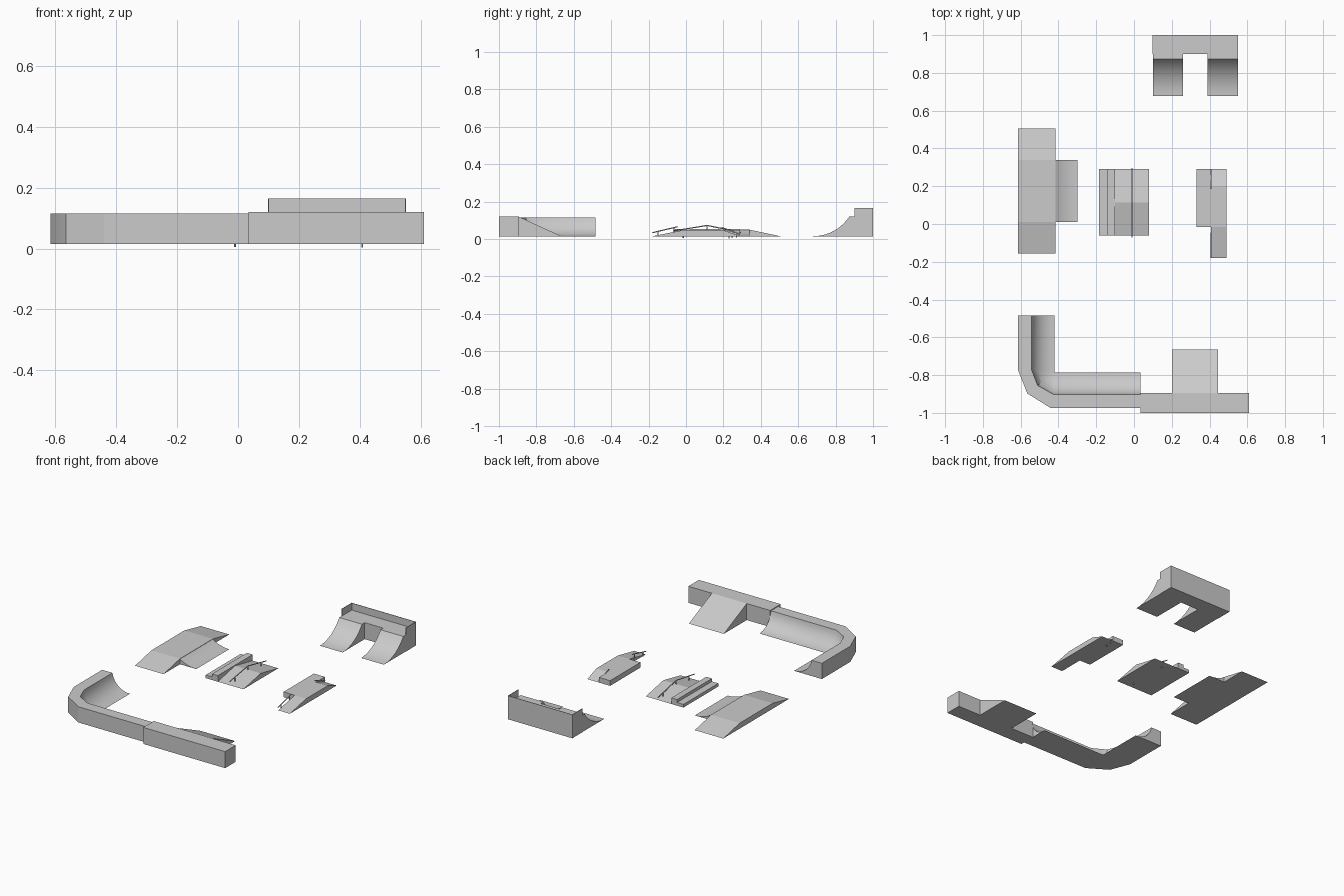
import bpy, bmesh, math
from mathutils import Vector

if "Cube" in bpy.data.objects:
    bpy.data.objects.remove(bpy.data.objects["Cube"])

G = 0.015  # underside of the ramps (rail posts reach slightly lower)


def finish(name, bm, smooth=False):
    bmesh.ops.remove_doubles(bm, verts=bm.verts, dist=1e-5)
    bmesh.ops.recalc_face_normals(bm, faces=bm.faces)
    me = bpy.data.meshes.new(name)
    bm.to_mesh(me)
    bm.free()
    ob = bpy.data.objects.new(name, me)
    bpy.context.collection.objects.link(ob)
    if smooth:
        bpy.ops.object.select_all(action='DESELECT')
        bpy.context.view_layer.objects.active = ob
        ob.select_set(True)
        bpy.ops.object.shade_smooth_by_angle(angle=math.radians(30))
    return ob


def loft(name, rings, smooth=False):
    """Closed cross-sections joined in order, capped at both ends."""
    bm = bmesh.new()
    vs = [[bm.verts.new(p) for p in r] for r in rings]
    n = len(rings[0])
    for a, b in zip(vs, vs[1:]):
        for i in range(n):
            j = (i + 1) % n
            bm.faces.new((a[i], a[j], b[j], b[i]))
    bm.faces.new(vs[0])
    bm.faces.new(vs[-1])
    return finish(name, bm, smooth)


def along_x(name, prof, x0, x1, smooth=False):
    return loft(name, [[(x, y, z) for y, z in prof] for x in (x0, x1)], smooth)


def along_y(name, prof, y0, y1, smooth=False):
    return loft(name, [[(x, y, z) for x, z in prof] for y in (y0, y1)], smooth)


def box(name, x0, x1, y0, y1, z0, z1):
    return along_x(name, [(y0, z0), (y1, z0), (y1, z1), (y0, z1)], x0, x1)


def arc(run, rise, n=10):
    """Transition from lip (0, rise) to foot (run, 0), tangent to the ground."""
    r = (run * run + rise * rise) / (2 * rise)
    a = math.acos(1 - rise / r) if rise < r else math.pi / 2
    return [(run - r * math.sin(a * (1 - i / n)),
             r - r * math.cos(a * (1 - i / n))) for i in range(n + 1)]


def rail(name, pts, posts, r=0.003):
    """Round bar through pts plus vertical posts (point, foot height)."""
    bm = bmesh.new()
    segs = list(zip(pts, pts[1:])) + [(p, (p[0], p[1], z)) for p, z in posts]
    for a, b in segs:
        a, b = Vector(a), Vector(b)
        d = b - a
        res = bmesh.ops.create_cone(bm, cap_ends=True, segments=8, radius1=r,
                                    radius2=r, depth=d.length)
        q = d.to_track_quat('Z', 'Y')
        for v in res['verts']:
            v.co = q @ v.co + (a + b) / 2
    return finish(name, bm, True)


# Front platform with a flat bank
box("front_platform", 0.035, 0.61, -1.0, -0.895, G, 0.12)
along_x("front_bank", [(-0.895, G), (-0.665, G), (-0.895, 0.12)], 0.2, 0.445)

# Corner quarter pipe: (outer edge, lip, foot) at each station
stations = [((0.035, -0.975), (0.035, -0.903), (0.035, -0.787)),
            ((-0.44, -0.975), (-0.425, -0.903), (-0.42, -0.787)),
            ((-0.565, -0.897), (-0.51, -0.855), (-0.42, -0.785)),
            ((-0.615, -0.77), (-0.543, -0.77), (-0.42, -0.783)),
            ((-0.615, -0.485), (-0.543, -0.485), (-0.42, -0.485))]
curve = arc(0.116, 0.1)
rings = []
for o, l, f in stations:
    ring = [(*o, G), (*o, 0.115)]
    for u, z in curve:
        t = u / 0.116
        ring.append((l[0] + (f[0] - l[0]) * t, l[1] + (f[1] - l[1]) * t, G + z))
    rings.append(ring)
loft("corner_quarter_pipe", rings, True)

# Back quarter pipe: deck, two curved runs, thin parapet
box("back_deck", 0.1, 0.55, 0.9, 0.997, G, 0.12)
run_prof = [(0.9, G), (0.9, 0.12)] + [(0.873 - u, G + z) for u, z in arc(0.195, 0.105)]
for side, x in (("left", 0.1), ("right", 0.39)):
    along_x("back_run_" + side, run_prof, x, x + 0.16, True)
box("parapet_back", 0.1, 0.55, 0.997, 1.0, G, 0.165)
for side, x in (("left", 0.0985), ("right", 0.5485)):
    box("parapet_" + side, x, x + 0.003, 0.9, 1.0, G, 0.165)

# Left fun box with a curved side
along_x("fun_box", [(-0.155, G), (0.505, G), (0.34, 0.05), (0.01, 0.05)], -0.615, -0.415)
along_y("fun_box_side", [(-0.415, G)] + [(-0.415 + u, G + z) for u, z in arc(0.115, 0.033)],
        0.01, 0.34, True)

# Centre ridge with a stepped ledge and a kinked rail
along_x("centre_ridge", [(-0.06, G), (0.29, G), (0.113, 0.05)], -0.10, 0.08)
box("ledge_low", -0.185, -0.14, -0.06, 0.29, G, 0.035)
box("ledge_high", -0.14, -0.10, -0.06, 0.29, G, 0.054)
X = -0.01
rail("centre_rail", [(X, -0.07, 0.043), (X, 0.113, 0.073), (X, 0.295, 0.035)],
     [((X, -0.015, 0.052), 0.005), ((X, 0.113, 0.073), 0.04), ((X, 0.245, 0.045), 0.005)])

# Right box: deck, front bank and back bank, with two short rails
box("right_deck_side", 0.33, 0.408, -0.015, 0.29, G, 0.048)
along_x("right_deck_banks", [(-0.18, G), (0.29, G), (0.2, 0.048), (-0.015, 0.048)], 0.408, 0.49)
X = 0.408
rail("right_front_rail", [(X, -0.18, 0.034), (X, -0.045, 0.066)],
     [((X, -0.15, 0.041), G), ((X, -0.065, 0.061), 0.02)])
rail("right_back_rail", [(X, 0.19, 0.062), (X, 0.29, 0.026)],
     [((X, 0.23, 0.047), 0.003), ((X, 0.27, 0.033), 0.008)])
